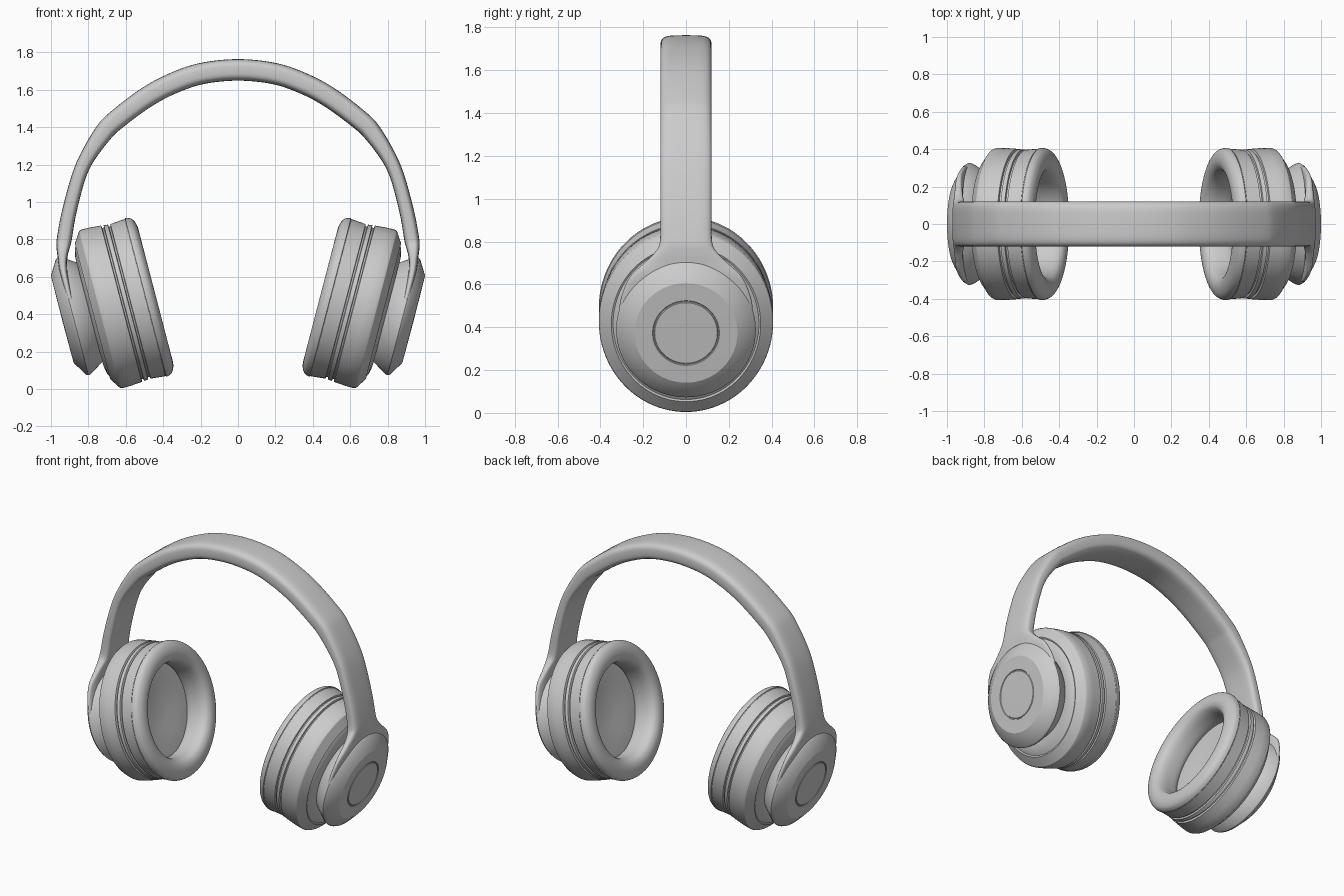
import bpy, bmesh, math
from mathutils import Vector

if "Cube" in bpy.data.objects:
    bpy.data.objects.remove(bpy.data.objects["Cube"])

TILT = math.radians(14.6)      # lean of each ear cup
AXIS_V = 0.598                 # height of the cup axis, measured along the tilted face
SEG = 96


def finish(name, bm, angle=28, mirror=False):
    bmesh.ops.recalc_face_normals(bm, faces=bm.faces)
    me = bpy.data.meshes.new(name)
    bm.to_mesh(me)
    bm.free()
    me.shade_smooth()
    me.set_sharp_from_angle(angle=math.radians(angle))
    ob = bpy.data.objects.new(name, me)
    bpy.context.collection.objects.link(ob)
    if mirror:
        ob.modifiers.new("other_side", 'MIRROR').use_clip = False
    return ob


def smooth_path(pts, steps, closed=False):
    """Catmull-Rom interpolation of tuples of any length."""
    n, out = len(pts), []
    vs = [Vector(p) for p in pts]
    for i in range(n if closed else n - 1):
        if closed:
            a, b, c, d = (vs[(i + k) % n] for k in (-1, 0, 1, 2))
        else:
            b, c = vs[i], vs[i + 1]
            a = vs[i - 1] if i else b * 2 - c
            d = vs[i + 2] if i + 2 < n else c * 2 - b
        for s in range(steps):
            t = s / steps
            out.append(b + (c - a) * (t / 2) + (a * 2 - b * 5 + c * 4 - d) * (t * t / 2)
                       + (b * 3 - a - c * 3 + d) * (t ** 3 / 2))
    if not closed:
        out.append(vs[-1])
    return out


def turned(name, profile, y_scale=1.0, closed=False, angle=28):
    """Revolve (u, r) around the tilted cup axis; mirrored to the other ear."""
    bm = bmesh.new()
    c, s = math.cos(TILT), math.sin(TILT)
    rings = []
    for u, r in profile:
        ring = []
        for k in range(SEG if r > 1e-6 else 1):
            a = 2 * math.pi * k / SEG
            v = AXIS_V + r * math.sin(a)
            ring.append(bm.verts.new((u * c + v * s, r * math.cos(a) * y_scale, -u * s + v * c)))
        rings.append(ring)
    pairs = list(zip(rings, rings[1:]))
    if closed:
        pairs.append((rings[-1], rings[0]))
    for p, q in pairs:
        for k in range(SEG):
            j = (k + 1) % SEG
            quad = [p[k % len(p)], p[j % len(p)], q[j % len(q)], q[k % len(q)]]
            bm.faces.new(list(dict.fromkeys(quad)))
    return finish(name, bm, angle, True)


# Ear cushions: soft rings around a deep opening
cushion = [(0.30, 0.365), (0.306, 0.40), (0.324, 0.428), (0.352, 0.438), (0.362, 0.43),
           (0.43, 0.40), (0.47, 0.34), (0.45, 0.30), (0.37, 0.298), (0.325, 0.312), (0.306, 0.335)]
turned("ear_cushion", smooth_path(cushion, 4, True), 0.93, True, 60)

# Cup shells: two grooves round the side, chamfered back with a small step
shell = [(0.475, 0), (0.475, 0.12), (0.46, 0.20), (0.46, 0.33), (0.36, 0.40), (0.36, 0.434),
         (0.438, 0.427), (0.441, 0.416), (0.449, 0.416), (0.452, 0.428),
         (0.474, 0.430), (0.477, 0.418), (0.485, 0.418), (0.488, 0.432),
         (0.55, 0.437), (0.598, 0.438), (0.61, 0.432), (0.648, 0.375),
         (0.644, 0.366), (0.656, 0.345), (0.665, 0.30), (0.668, 0.0)]
turned("cup_shell", shell, 0.93)

# Outer caps: chamfered discs with a fine circle on the face
cap = [(0.65, 0), (0.652, 0.255), (0.665, 0.275), (0.74, 0.322), (0.755, 0.326), (0.768, 0.318),
       (0.806, 0.256), (0.815, 0.24), (0.816, 0.156), (0.812, 0.153), (0.812, 0.149),
       (0.816, 0.146), (0.817, 0)]
turned("outer_cap", cap)

# Headband: one sweep (x, z, thickness, half width) that flares into the caps
half = [(0.20, 1.685, 0.114, 0.12), (0.36, 1.629, 0.112, 0.12), (0.50, 1.552, 0.11, 0.12),
        (0.655, 1.435, 0.106, 0.12), (0.72, 1.368, 0.10, 0.12), (0.805, 1.24, 0.082, 0.12),
        (0.855, 1.125, 0.076, 0.12), (0.904, 0.94, 0.078, 0.12), (0.929, 0.80, 0.08, 0.122),
        (0.936, 0.75, 0.068, 0.145), (0.938, 0.70, 0.052, 0.195), (0.934, 0.635, 0.045, 0.262),
        (0.913, 0.538, 0.04, 0.303), (0.888, 0.441, 0.04, 0.316)]
path = [(-p[0],) + p[1:] for p in reversed(half)] + [(0, 1.706, 0.115, 0.12)] + half
path = smooth_path(path, 6)
bm = bmesh.new()
rings = []
for i, (x, z, th, hw) in enumerate(path):
    a, b = path[max(i - 1, 0)], path[min(i + 1, len(path) - 1)]
    t = Vector((b[0] - a[0], 0, b[1] - a[1])).normalized()
    n = Vector((-t.z, 0, t.x))
    ring = []
    for k in range(40):
        ca, sa = math.cos(math.tau * k / 40), math.sin(math.tau * k / 40)
        across = math.copysign(abs(ca) ** 0.45, ca) * hw
        out = math.copysign(abs(sa) ** 0.6, sa) * th / 2
        ring.append(bm.verts.new(Vector((x, across, z)) + n * out))
    rings.append(ring)
for p, q in zip(rings, rings[1:]):
    for k in range(40):
        j = (k + 1) % 40
        bm.faces.new((p[k], p[j], q[j], q[k]))
bm.faces.new(rings[0])
bm.faces.new(rings[-1])
finish("headband", bm, 50)
